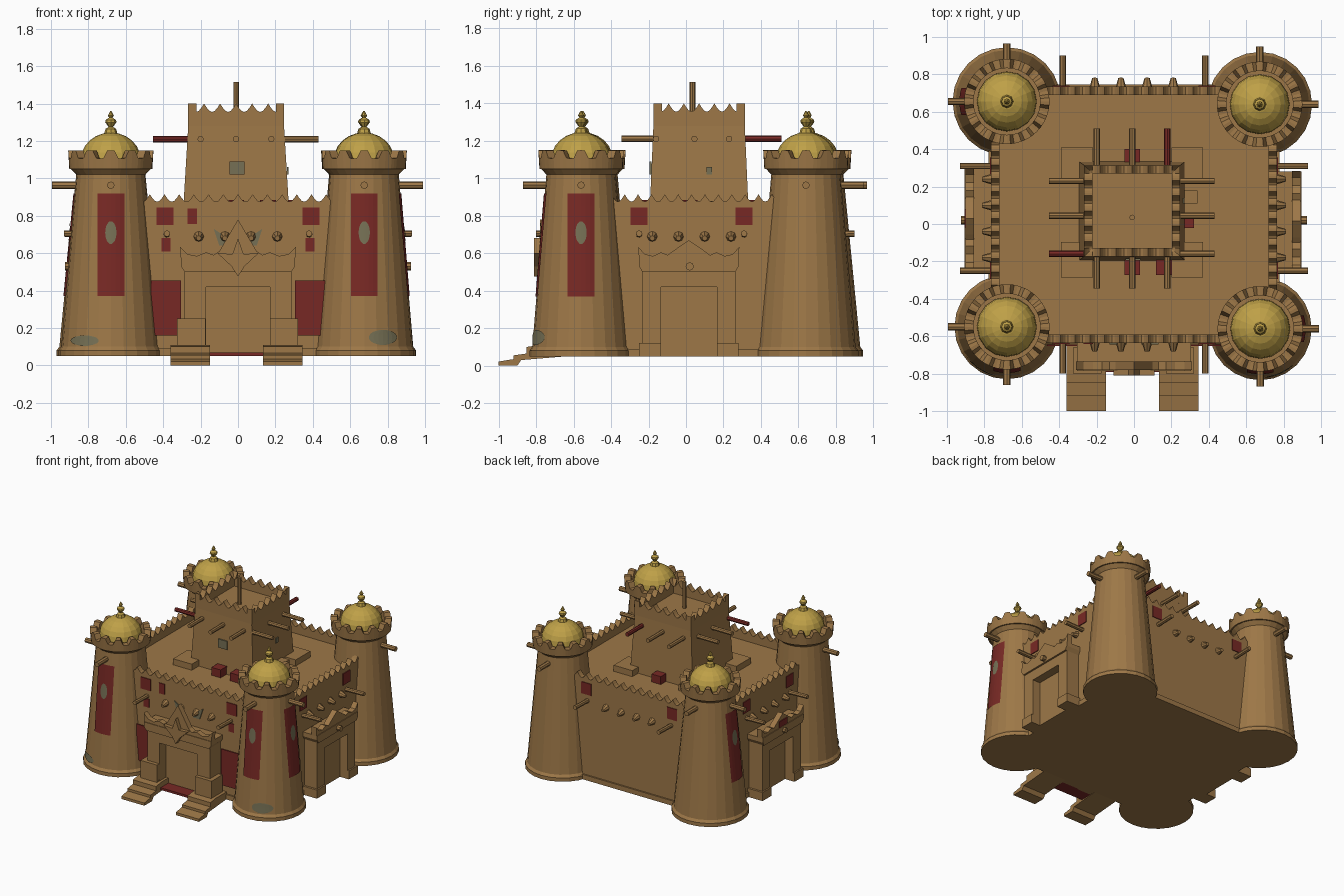
import bpy, bmesh, math
from mathutils import Matrix, Vector
from math import sin, cos, pi, radians

if "Cube" in bpy.data.objects:
    bpy.data.objects.remove(bpy.data.objects["Cube"])


def material(name, rgb):
    m = bpy.data.materials.new(name)
    m.diffuse_color = (*rgb, 1)
    m.use_nodes = True
    m.node_tree.nodes["Principled BSDF"].inputs["Base Color"].default_value = m.diffuse_color
    return m


TAN = material("tan clay", (0.34, 0.187, 0.064))
RED = material("dark red", (0.187, 0.022, 0.018))
GOLD = material("gold", (0.52, 0.355, 0.064))
GREY = material("grey green", (0.18, 0.163, 0.09))


def add(name, verts, faces, mat, M=Matrix(), recalc=True, smooth=False):
    me = bpy.data.meshes.new(name)
    me.from_pydata([M @ Vector(v) for v in verts], [], faces)
    if recalc:
        bm = bmesh.new()
        bm.from_mesh(me)
        bmesh.ops.recalc_face_normals(bm, faces=bm.faces)
        bm.to_mesh(me)
        bm.free()
    me.materials.append(mat)
    for p in me.polygons:
        p.use_smooth = smooth
    ob = bpy.data.objects.new(name, me)
    bpy.context.collection.objects.link(ob)
    return ob


def frame(x, y, deg=0):
    return Matrix.Translation((x, y, 0)) @ Matrix.Rotation(radians(deg), 4, 'Z')


def prism(name, pts, y0, y1, mat=TAN, M=Matrix()):
    """Extrude an x-z outline between two depths."""
    n = len(pts)
    v = [(x, y0, z) for x, z in pts] + [(x, y1, z) for x, z in pts]
    f = [tuple(range(n)), tuple(range(2 * n - 1, n - 1, -1))]
    f += [(i, (i + 1) % n, n + (i + 1) % n, n + i) for i in range(n)]
    return add(name, v, f, mat, M)


def box(name, x0, x1, y0, y1, z0, z1, mat=TAN, M=Matrix()):
    return prism(name, [(x0, z0), (x1, z0), (x1, z1), (x0, z1)], y0, y1, mat, M)


def revolve(name, prof, n, mat, M=Matrix()):
    """Lathe an (r, z) profile with flat end caps."""
    v = [(r * cos(2 * pi * k / n), r * sin(2 * pi * k / n), z) for r, z in prof for k in range(n)]
    f = [(i * n + k, i * n + (k + 1) % n, (i + 1) * n + (k + 1) % n, (i + 1) * n + k)
         for i in range(len(prof) - 1) for k in range(n)]
    f += [tuple(range(n)), tuple(range((len(prof) - 1) * n, len(prof) * n))]
    return add(name, v, f, mat, M)


def pole(name, a, b, r=0.017, r2=None, mat=TAN, M=Matrix()):
    a, b = Vector(a), Vector(b)
    R = (b - a).to_track_quat('Z', 'Y').to_matrix().to_4x4()
    return revolve(name, [(r, 0), (r2 or r, (b - a).length)], 8, mat, M @ Matrix.Translation(a) @ R)


def wave_wall(name, length, z0, ztop, amp, n, thick, M):
    """Parapet with scalloped top; outer face on local y = 0."""
    pts = [(-length / 2, z0)]
    for i in range(n * 6 + 1):
        t = i / (n * 6)
        pts.append((length * (t - 0.5), ztop - amp * abs(sin(pi * n * t))))
    pts.append((length / 2, z0))
    return prism(name, pts, 0, thick, TAN, M)


# ---- corner towers ----
def tower_radius(rb, z):
    return rb - 0.015 + (0.185 - rb + 0.015) * (z - 0.1) / 0.92


def tower_plate(name, x, y, rb, deg, off, hw, z0, z1, mat, oval=False, lift=0.005):
    """Thin painted sheet that follows the tower's curve."""
    v, f, rows, cols = [], [], 8, 6
    for i in range(rows + 1):
        s = i / rows * 2 - 1
        z = (z0 + z1) / 2 + s * (z1 - z0) / 2
        w = hw * math.sqrt(1 - (0.97 * s) ** 2) if oval else hw
        r = tower_radius(rb, z) + lift
        for j in range(cols + 1):
            u = off + w * (j / cols * 2 - 1)
            v.append((u, -math.sqrt(r * r - u * u), z))
    for i in range(rows):
        for j in range(cols):
            a = i * (cols + 1) + j
            f.append((a, a + 1, a + cols + 2, a + cols + 1))
    add(name, v, f, mat, frame(x, y, deg), recalc=False)


def tower(tag, x, y, rb):
    M = frame(x, y)
    revolve(tag + "_tower", [(rb, 0.05), (rb, 0.08), (rb - 0.015, 0.1), (0.185, 1.02),
                             (0.222, 1.06), (0.222, 1.075)], 24, TAN, M)
    # crown ring with merlons
    n, v, f = 72, [], []
    for k in range(n):
        a = 2 * pi * k / n
        top = 1.128 + max(-0.022, min(0.022, 0.04 * cos(12 * a)))
        for r, z in ((0.222, 1.05), (0.228, top), (0.178, top), (0.178, 1.05)):
            v.append((r * cos(a), r * sin(a), z))
    for k in range(n):
        m = (k + 1) % n
        f += [(4 * k + j, 4 * m + j, 4 * m + (j + 1) % 4, 4 * k + (j + 1) % 4) for j in range(4)]
    add(tag + "_crown", v, f, TAN, M)
    # dome and finial
    dome = [(0.16, 1.07)] + [(0.16 * cos(radians(a)), 1.1 + 0.145 * sin(radians(a))) for a in range(0, 90, 15)]
    revolve(tag + "_dome", dome + [(0.01, 1.245)], 16, GOLD, M)
    revolve(tag + "_finial", [(0.04, 1.225), (0.028, 1.265), (0.012, 1.275), (0.03, 1.3),
                              (0.028, 1.312), (0.009, 1.325), (0.016, 1.335), (0.003, 1.36)], 8, GOLD, M)
    # two outward poles
    sx, sy = math.copysign(1, x), math.copysign(1, y)
    pole(tag + "_side_pole", (0.1 * sx, 0, 0.963), (0.315 * sx, 0, 0.963), 0.02, M=M)
    pole(tag + "_end_pole", (0, 0.1 * sy, 0.963), (0, 0.31 * sy, 0.963), 0.02, M=M)


FL, FR = (-0.68, -0.55, 0.28), (0.675, -0.56, 0.275)
BL, BR = (-0.68, 0.655, 0.29), (0.672, 0.64, 0.28)
for tag, t in (("front_left", FL), ("front_right", FR), ("back_left", BL), ("back_right", BR)):
    tower(tag, *t)
for t, deg in ((FL, 0), (FR, 0), (FR, 90), (BL, -90)):
    tower_plate("banner", *t, deg, 0.0, 0.072, 0.37, 0.92, RED)
    tower_plate("banner_emblem", *t, deg, 0.0, 0.03, 0.65, 0.77, GREY, True, 0.009)
tower_plate("stain", *FL, 0, -0.14, 0.075, 0.105, 0.16, GREY, True)
tower_plate("stain", *FR, 0, 0.1, 0.075, 0.11, 0.19, GREY, True)

# ---- main body, roof and parapets ----
X, YF, YB, YC = 0.765, -0.635, 0.735, 0.05
box("main_body", -X, X, YF, YB, 0.05, 0.82)
box("body_plinth", -X - 0.012, X + 0.012, YF - 0.012, YB + 0.012, 0.05, 0.09)
walls = {"front": (frame(0, YF), 1.0, 0.38, 0.39), "back": (frame(0, YB, 180), 1.0, 0.38, 0.39),
         "right": (frame(X, 0.03, 90), 0.9, 0.28, 0.28), "left": (frame(-X, 0.03, -90), 0.9, 0.28, 0.28)}
for side, (M, length, pu, ru) in walls.items():
    wave_wall(side + "_parapet", length + 0.1, 0.7, 0.915, 0.04, 14, 0.045, M)
    for s in (-1, 1):
        pole(side + "_wall_pole", (s * pu, 0.02, 0.7), (s * pu, -0.165, 0.705), M=M)
        box(side + "_red_panel", s * ru - 0.045, s * ru + 0.045, -0.006, 0.01, 0.75, 0.845, RED, M)
    for u in (-0.21, -0.07, 0.07, 0.21):
        pole(side + "_stud", (u, 0.01, 0.69), (u, -0.045, 0.68), 0.03, 0.014, M=M)
box("small_red_panel", -0.27, -0.22, YF - 0.006, YF, 0.755, 0.84, RED)
for s in (-1, 1):
    box("small_red_patch", s * 0.385 - 0.025, s * 0.385 + 0.025, YF - 0.005, YF, 0.61, 0.68, RED)
    box("lower_red_panel", s * 0.385 - 0.08, s * 0.385 + 0.08, YF - 0.018, YF - 0.01, 0.16, 0.455, RED)
    prism("wing_patch", [(s * 0.04, 0.64), (s * 0.1, 0.64), (s * 0.13, 0.73), (s * 0.07, 0.69)],
          YF - 0.008, YF, GREY)


# ---- gate blocks ----
def portal(tag, M, depth, peak):
    for s in (-1, 1):
        a, b = sorted((s * 0.172, s * 0.285))
        box(tag + "_jamb", a, b, -depth, 0, 0.05, 0.5, TAN, M)
        box(tag + "_jamb_foot", a - 0.02 * (s < 0), b + 0.02 * (s > 0), -depth - 0.012, 0, 0.05, 0.12, TAN, M)
    box(tag + "_lintel", -0.285, 0.285, -depth, 0, 0.42, 0.52, TAN, M)
    prism(tag + "_cornice", [(-0.285, 0.5), (0.285, 0.5), (0.305, 0.53), (0.305, 0.565),
                             (-0.305, 0.565), (-0.305, 0.53)], -depth - 0.015, 0, TAN, M)
    half = [(0.305, 0.56), (0.31, 0.635), (0.27, 0.595), (0.22, 0.585), (0.17, 0.605), (0.13, 0.59), (0.1, 0.61)]
    pts = half + [(0, peak)] + [(-x, z) for x, z in reversed(half)]
    prism(tag + "_crest", pts, -depth - 0.01, -depth + 0.035, TAN, M)
    box(tag + "_door", -0.172, 0.172, -depth * 0.4, 0, 0.05, 0.42, TAN, M)


def narrow(M, k):
    return M @ Matrix.Diagonal((k, 1, 1, 1))


portal("front_gate", frame(0, YF), 0.135, 0.78)
portal("right_gate", narrow(frame(X, 0.015, 90), 0.87), 0.115, 0.67)
portal("left_gate", narrow(frame(-X, 0.03, -90), 0.87), 0.125, 0.67)
box("left_gate_red_mark", -0.05, 0.05, -0.142, -0.134, 0.57, 0.62, RED, frame(-X, 0.03, -90))
for deg, x in ((90, X), (-90, -X)):
    pole("side_gate_stud", (0, 0, 0.53), (0, -0.16, 0.53), 0.022, M=frame(x, 0.02, deg))
# front gate ornament, pillar feet, red sill and steps
prism("gate_star", [(0, 0.475), (0.035, 0.53), (0.11, 0.6), (0.03, 0.595), (0, 0.68),
                    (-0.03, 0.595), (-0.11, 0.6), (-0.035, 0.53)], -0.81, -0.76)
box("red_sill", -0.17, 0.17, -0.79, -0.68, 0.05, 0.068, RED)
for x in (-0.255, 0.24):
    box("pillar_foot", x - 0.07, x + 0.08, -0.8, -0.66, 0.05, 0.25)
    prism("gate_steps", [(-1.0, 0), (-1.0, 0.022), (-0.92, 0.035), (-0.92, 0.055), (-0.85, 0.065),
                         (-0.85, 0.1), (-0.78, 0.11), (-0.64, 0.11), (-0.64, 0.05), (-0.88, 0.03), (-0.9, 0)],
          -0.105, 0.105, TAN, frame(x, 0) @ Matrix.Rotation(pi / 2, 4, 'Z'))

# ---- central keep ----
KY = 0.07
M = frame(-0.01, KY)
v = [(sx * w, sy * d, z) for w, d, z in ((0.285, 0.265, 0.8), (0.255, 0.243, 1.3))
     for sx, sy in ((-1, -1), (1, -1), (1, 1), (-1, 1))]
add("keep", v, [(0, 1, 2, 3), (4, 5, 6, 7), (0, 1, 5, 4), (1, 2, 6, 5), (2, 3, 7, 6), (3, 0, 4, 7)], TAN, M)
for deg, half, out in ((0, 0.257, 0.244), (180, 0.257, 0.244), (90, 0.244, 0.257), (-90, 0.244, 0.257)):
    wave_wall("keep_parapet", 2 * half, 1.28, 1.4, 0.045, 6, 0.045,
              M @ Matrix.Rotation(radians(deg), 4, 'Z') @ Matrix.Translation((0, -out, 0)))
pole("flag_pole", (-0.01, 0.035, 1.28), (-0.01, 0.035, 1.515), 0.015)
for y in (0.23, 0.045, -0.16):
    pole("keep_pole_right", (0.2, y, 1.21), (0.43, y, 1.21))
    pole("keep_pole_left", (-0.2, y, 1.21), (-0.455, y, 1.21), mat=RED if y < 0 else TAN)
for x in (-0.2, -0.01, 0.178):
    pole("keep_pole_front", (x, -0.1, 1.21), (x, -0.345, 1.21))
    pole("keep_pole_back", (x, 0.25, 1.21), (x, 0.51, 1.21), mat=RED if x > 0.1 else TAN)
box("keep_window", -0.045, 0.035, -0.194, -0.185, 1.02, 1.09, GREY)
box("keep_side_window", 0.262, 0.269, 0.11, 0.14, 1.02, 1.06, GREY)

# ---- low blocks on the roof ----
for x in (-0.39, 0.2):
    for y in (0.22, -0.285):
        box("roof_slab", x, x + 0.17, y, y + 0.19, 0.8, 0.87)
for x, y in ((-0.01, 0.36), (-0.01, -0.23), (0.16, -0.23), (0.28, 0.02)):
    box("red_roof_box", x - 0.042, x + 0.042, y - 0.042, y + 0.042, 0.8, 0.885, RED)
box("roof_box", 0.27, 0.34, 0.11, 0.18, 0.8, 0.88)
